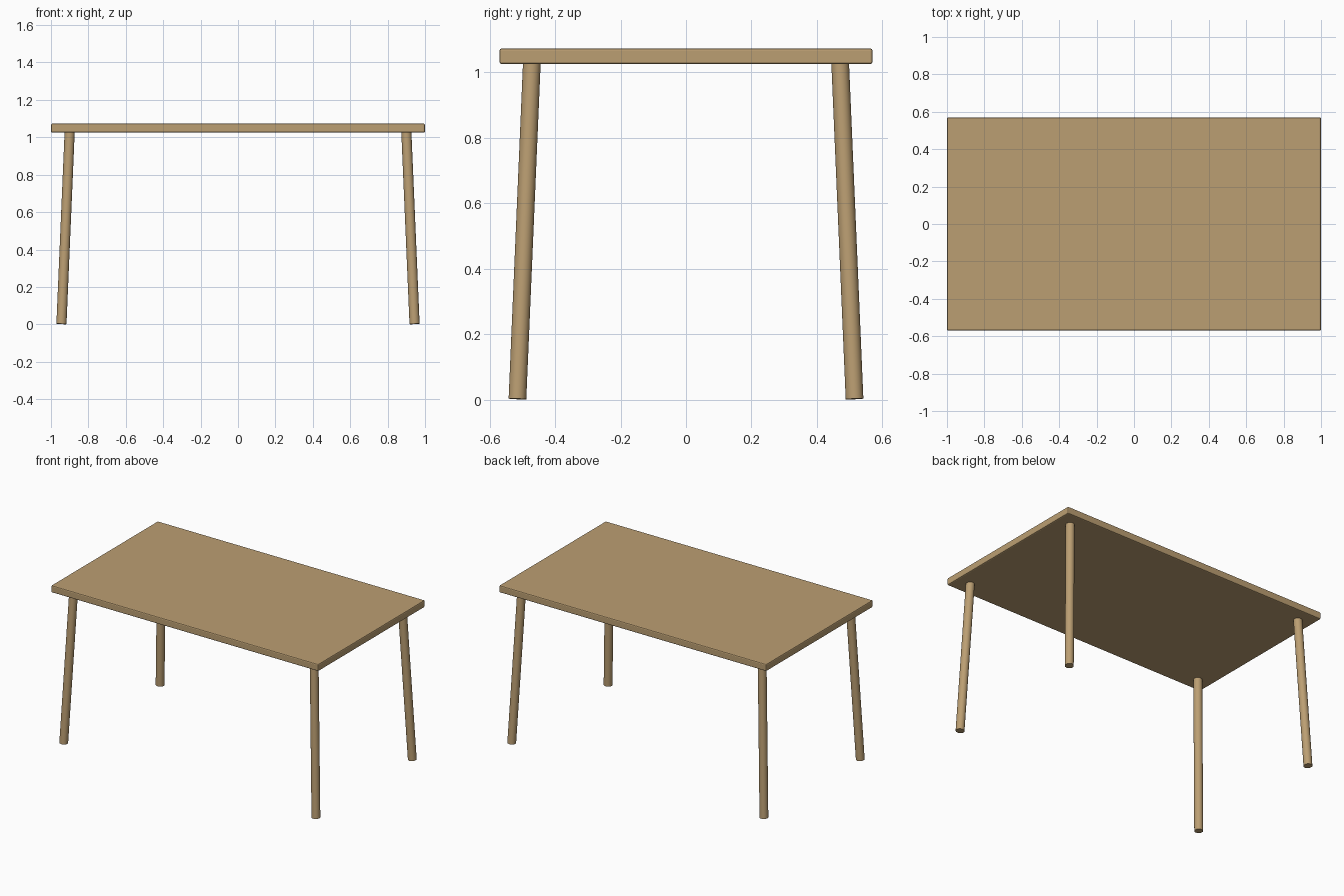
import bpy
import math
from mathutils import Vector

if "Cube" in bpy.data.objects:
    bpy.data.objects.remove(bpy.data.objects["Cube"], do_unlink=True)

# Wood colour
wood = bpy.data.materials.new("light_wood")
wood.use_nodes = True
wood.diffuse_color = (0.50, 0.345, 0.17, 1)
wood.node_tree.nodes["Principled BSDF"].inputs["Base Color"].default_value = wood.diffuse_color


def finish(obj, name):
    obj.name = name
    obj.data.name = name
    obj.data.materials.append(wood)


# Table top: a thin slab with softened edges
bpy.ops.mesh.primitive_cube_add(size=1, location=(0, 0, 1.049))
top = bpy.context.object
top.scale = (2, 1.14, 0.048)
bpy.ops.object.transform_apply(location=False, rotation=False, scale=True)
finish(top, "table_top")
bevel = top.modifiers.new("soft_edges", "BEVEL")
bevel.width = 0.007
bevel.segments = 2

# Four round legs, splayed outward towards the floor
RADIUS = 0.027
for side, sx in (("left", 1), ("right", -1)):
    for end, sy in (("front", -1), ("back", 1)):
        foot = Vector((sx * 0.944, sy * 0.515, 0.002))
        head = Vector((sx * 0.900, sy * 0.471, 1.03))
        axis = head - foot
        bpy.ops.mesh.primitive_cylinder_add(
            vertices=32, radius=RADIUS, depth=axis.length, location=(foot + head) / 2)
        leg = bpy.context.object
        leg.rotation_euler = axis.to_track_quat("Z", "Y").to_euler()
        finish(leg, f"{end}_{side}_leg")
        bpy.ops.object.shade_smooth_by_angle(angle=math.radians(40))
